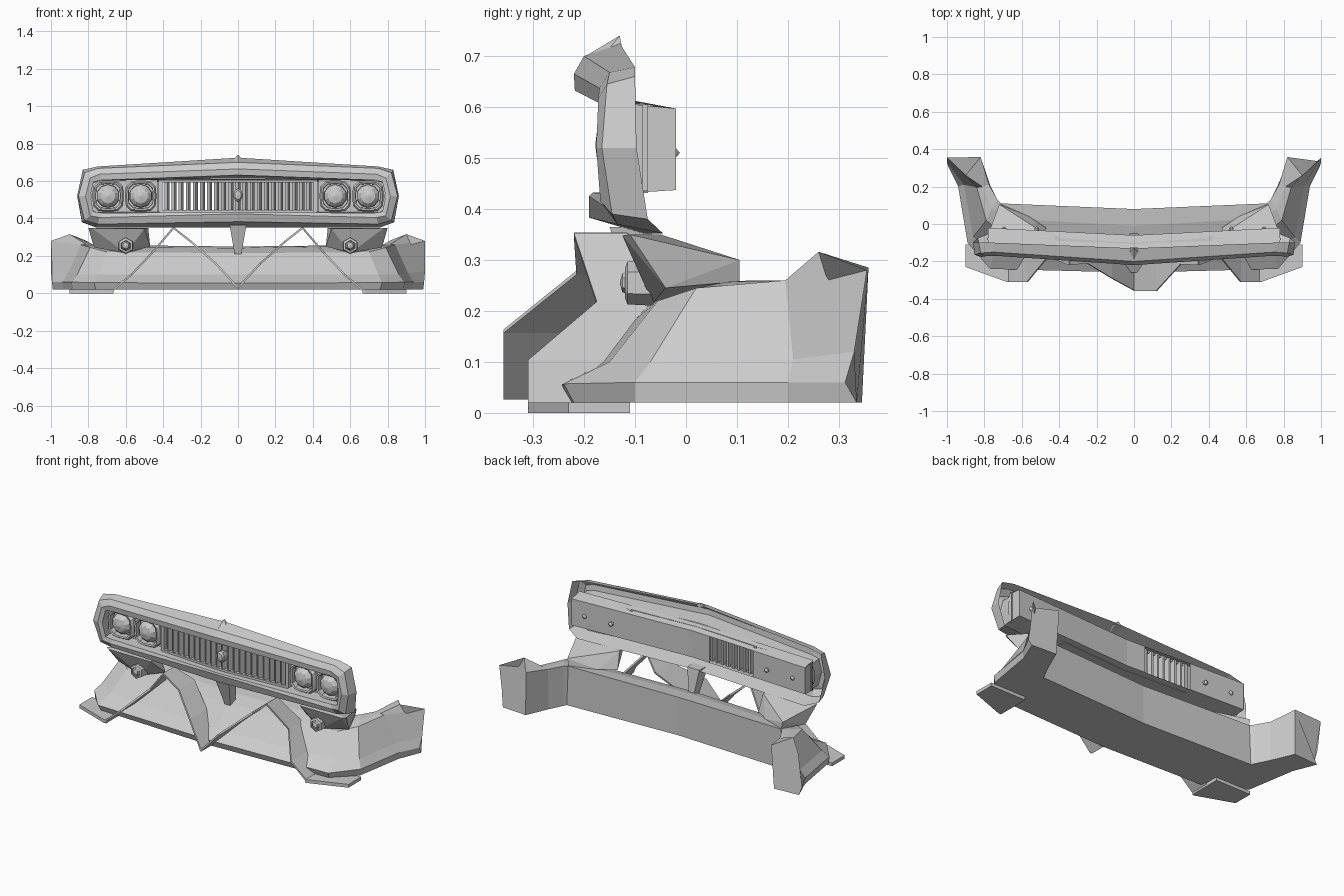
import bpy, bmesh
from math import sin, cos, pi
from mathutils import Vector


def finish(name, bm, thick=0):
    bmesh.ops.remove_doubles(bm, verts=bm.verts, dist=0.0004)
    bmesh.ops.recalc_face_normals(bm, faces=bm.faces)
    me = bpy.data.meshes.new(name)
    bm.to_mesh(me)
    bm.free()
    ob = bpy.data.objects.new(name, me)
    bpy.context.collection.objects.link(ob)
    if thick:
        m = ob.modifiers.new("thickness", "SOLIDIFY")
        m.thickness, m.offset = thick, 0
    return ob


def loft(name, rings, closed=True, caps=False, skip=(), thick=0):
    """Skin a list of equal-length point rings."""
    bm = bmesh.new()
    vs = [[bm.verts.new(p) for p in r] for r in rings]
    n = len(rings[0])
    for i in range(len(vs) - 1):
        for j in range(n if closed else n - 1):
            if (i, j) not in skip:
                k = (j + 1) % n
                bm.faces.new((vs[i][j], vs[i][k], vs[i + 1][k], vs[i + 1][j]))
    if caps:
        bm.faces.new(vs[0])
        bm.faces.new(vs[-1])
    return finish(name, bm, thick)


def hull(name, pts):
    bm = bmesh.new()
    for p in pts:
        bm.verts.new(p)
    bmesh.ops.convex_hull(bm, input=bm.verts)
    return finish(name, bm)


def flip(p):
    return (-p[0], p[1], p[2])


def revolve(name, x, z, prof, n, power=2, sx=1):
    """Rings of (radius, y) around a y axis; power > 2 squares the circle."""
    rings = []
    for r, y in prof:
        ring = []
        for i in range(n):
            a = 2 * pi * (i + 0.5) / n
            c, s = cos(a), sin(a)
            k = r / (abs(c) ** power + abs(s) ** power) ** (1 / power)
            ring.append((x + c * k * sx, y, z + s * k))
        rings.append(ring)
    return loft(name, rings)


# Grille surround: half outlines from top centre to bottom centre, back to front to inside
loops = [
    [(0, -.13, .725), (.75, -.10, .678), (.83, -.10, .66), (.86, -.097, .52),
     (.835, -.075, .38), (.76, -.045, .352), (0, -.085, .352)],
    [(0, -.20, .70), (.75, -.15, .668), (.82, -.155, .645), (.853, -.165, .52),
     (.82, -.145, .39), (.75, -.135, .37), (0, -.19, .383)],
    [(0, -.22, .665), (.74, -.17, .637), (.79, -.172, .617), (.815, -.176, .52),
     (.79, -.168, .415), (.74, -.16, .405), (0, -.19, .425)],
    [(0, -.218, .632), (.73, -.165, .605), (.772, -.165, .595), (.79, -.168, .52),
     (.772, -.16, .437), (.73, -.155, .43), (0, -.183, .432)],
    [(0, -.13, .615), (.74, -.10, .602), (.777, -.10, .59), (.79, -.10, .52),
     (.777, -.10, .44), (.74, -.10, .432), (0, -.125, .432)]]
loft("grille_surround", [h + [flip(p) for p in h[-2:0:-1]] for h in loops])
hull("surround_crest", [(-.025, -.15, .715), (.025, -.15, .715), (0, -.205, .695),
                        (0, -.13, .74), (-.02, -.125, .715), (.02, -.125, .715)])

# Housing tray behind the grille, open at the back over one bank of slats
def tray(x):
    t = abs(x) / .79
    f, b = -.13 + .03 * t, -.06 + .04 * t
    return [(x, f, .612), (x, b, .597), (x, b, .437), (x, f, .432)]

def end(x):
    return [(x, -.10, .605), (x, -.02, .597), (x, -.02, .437), (x, -.10, .432)]

loft("grille_housing", [tray(x) for x in (-.78, -.42, -.12, 0, .42, .78)],
     closed=False, skip={(1, 1)})
for s in (-1, 1):
    bm = bmesh.new()
    bm.faces.new([bm.verts.new(p) for p in end(s * .78)])
    finish("housing_end", bm)

# Vertical grille slats following the shallow V
def vy(x):
    return -.14 + .06 * abs(x)

for i in range(-10, 11):
    x = i * .038
    y = vy(x)
    hull("grille_slat", [(x + dx, y + dy, z) for z in (.437, .60)
                         for dx, dy in ((-.013, .0), (.002, -.012), (.013, .012), (.006, .055), (-.006, .055))])
for s in (-1, 1):
    for z in (.438, .60):
        hull("grille_rail", [(s * x, vy(x) + dy, z + dz) for x in (0, .42)
                             for dy in (-.012, .04) for dz in (-.007, .007)])
    hull("grille_post", [(s * x, vy(.42) + dy, z) for x in (.405, .425)
                         for dy in (-.012, .05) for z in (.435, .605)])
revolve("centre_badge", 0, .525, [(.035, -.13), (.035, -.165), (.024, -.175), (0, -.178)], 10, sx=.7)

# Headlights with squared bezels and rear fixings
for s in (-1, 1):
    hull("headlight_panel", [(s * x, y, z) for x in (.43, .785)
                             for y in (-.085, -.075) for z in (.435, .605)])
    for x in (.52, .695):
        revolve("headlight_bezel", s * x, .52,
                [(.083, -.075), (.083, -.125), (.075, -.138), (.066, -.135), (.064, -.10)], 16, power=4)
        revolve("headlight_lens", s * x, .52,
                [(.063, -.10), (.06, -.122), (.04, -.143), (0, -.152)], 10)
        revolve("rear_fixing", s * x, .51,
                [(.013, -.045), (.013, -.022), (0, -.012)], 8)

# Lower valance: cross-sections swept round to the flared ends
half = [
    [(0, .08, .02), (0, -.25, .02), (0, -.26, .055), (0, -.20, .10),
     (0, -.09, .215), (0, -.01, .242), (0, .08, .25)],
    [(.72, .11, .02), (.76, -.22, .02), (.77, -.24, .057), (.75, -.15, .10),
     (.70, -.055, .22), (.68, .03, .245), (.71, .11, .258)],
    [(.73, .13, .02), (.885, -.10, .02), (.89, -.10, .06), (.86, -.07, .10),
     (.79, .02, .245), (.76, .08, .257), (.73, .13, .26)],
    [(.77, .21, .02), (.935, .20, .02), (.94, .20, .06), (.91, .21, .105),
     (.84, .195, .26), (.81, .20, .26), (.775, .21, .26)],
    [(.83, .345, .02), (.99, .335, .02), (.995, .312, .06), (1, .33, .12),
     (1, .355, .28), (.90, .26, .316), (.82, .358, .285)]]
loft("lower_valance", [[flip(p) for p in r] for r in half[:0:-1]] + half, caps=True)

# Angled fin plates: (x, z, front y, back y)
def fin(name, rows, s):
    loft(name, [[(s * x, f, z), (s * x, b, z)] for x, z, f, b in rows], closed=False, thick=.01)

outer = [(.68, .006, -.31, -.20), (.57, .10, -.31, -.14), (.46, .215, -.175, -.05), (.345, .35, -.22, -.115)]
for s in (-1, 1):
    fin("outer_fin", outer, s)
fin("centre_fin", [(0, .03, -.358, -.23), (.12, .16, -.358, -.13), (.25, .275, -.215, -.06),
                   (.345, .35, -.22, -.115)], 1)
fin("centre_fin", [(0, .03, -.355, -.23), (.12, .16, -.29, -.13), (.25, .275, -.21, -.06),
                   (.345, .35, -.22, -.115)], -1)

# Flat splitter feet, lamp brackets and front lamps
foot = [(.90, -.11), (.90, -.23), (.82, -.23), (.68, -.31), (.665, -.31), (.665, -.11)]
bracket = [(.50, -.12, .345), (.78, -.125, .348), (.80, -.11, .35), (.48, -.05, .35),
           (.72, .105, .30), (.71, .105, .258), (.56, .04, .25), (.77, -.04, .245),
           (.60, -.065, .215), (.47, -.02, .25)]
for s in (-1, 1):
    hull("splitter_foot", [(s * x, y, z) for x, y in foot for z in (0, .02)])
    hull("lamp_bracket", [(s * x, y, z) for x, y, z in bracket])
    revolve("lamp_rim", s * .6, .255, [(.045, -.06), (.042, -.115), (.028, -.12), (.026, -.105)], 6)
    revolve("lamp_lens", s * .6, .255, [(.027, -.105), (.018, -.125), (0, -.13)], 6)

# Centre strut between valance and surround
hull("centre_strut", [(s * x, y, z) for s in (-1, 1) for x, y, z in
                      ((.045, -.15, .365), (.04, -.07, .365), (.018, -.12, .30),
                       (.018, -.05, .22), (.018, -.10, .21))])
